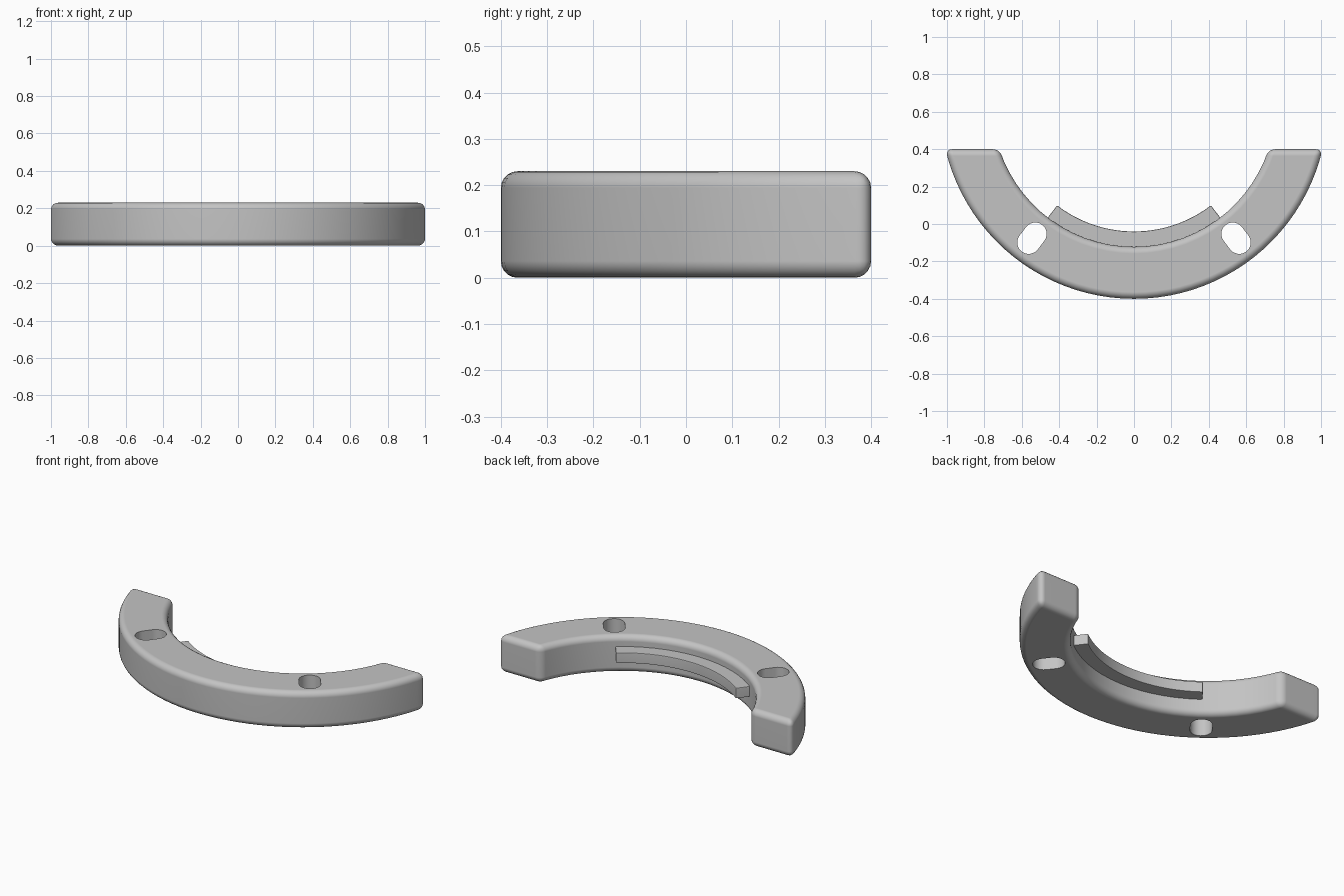
import bpy
import bmesh
from math import sin, cos, acos, radians, pi

cube = bpy.data.objects.get("Cube")
if cube:
    bpy.data.objects.remove(cube)

CY = 0.635             # shared centre of all arcs
R_OUT, R_IN, R_RIDGE = 1.035, 0.757, 0.675
END_Y, HEIGHT = 0.4, 0.23
SIDE = radians(37.5)   # angle of the slots and of the ridge ends

grey = bpy.data.materials.new("plain grey")
grey.use_nodes = True
grey.diffuse_color = (0.55, 0.55, 0.55, 1)
grey.node_tree.nodes["Principled BSDF"].inputs["Base Color"].default_value = (0.55, 0.55, 0.55, 1)


def arc(radius, half, steps):
    """Points from -half to +half, measured from straight forward."""
    angles = [half * (2 * i / steps - 1) for i in range(steps + 1)]
    return [(radius * sin(a), CY - radius * cos(a)) for a in angles]


def prism(name, outline, z0, z1):
    bm = bmesh.new()
    base = bm.faces.new([bm.verts.new((x, y, z0)) for x, y in outline])
    top = bmesh.ops.extrude_face_region(bm, geom=[base])["geom"]
    for v in top:
        if isinstance(v, bmesh.types.BMVert):
            v.co.z = z1
    bmesh.ops.recalc_face_normals(bm, faces=bm.faces)
    mesh = bpy.data.meshes.new(name)
    bm.to_mesh(mesh)
    bm.free()
    mesh.materials.append(grey)
    obj = bpy.data.objects.new(name, mesh)
    bpy.context.collection.objects.link(obj)
    return obj


def activate(obj):
    bpy.ops.object.select_all(action="DESELECT")
    obj.select_set(True)
    bpy.context.view_layer.objects.active = obj


def bevel(obj, width, segments):
    activate(obj)
    mod = obj.modifiers.new("rounding", "BEVEL")
    mod.width, mod.segments = width, segments
    mod.limit_method, mod.angle_limit = "ANGLE", radians(40)
    mod.use_clamp_overlap = False
    bpy.ops.object.modifier_apply(modifier=mod.name)


def slot_outline(side, r=0.061, stretch=0.029, steps=12):
    """Round-ended slot, stretched along the radius of the arc."""
    ux, uy = side * sin(SIDE), -cos(SIDE)
    mid = (R_OUT + R_IN) / 2
    points = []
    for end in (1, -1):
        for i in range(steps + 1):
            a = pi * (i / steps - 0.5)
            along = mid + end * (stretch + r * cos(a))
            across = end * r * sin(a)
            points.append((ux * along - uy * across, CY + uy * along + ux * across))
    return points


# Curved body with flat ends and rounded edges
drop = CY - END_Y
outer = arc(R_OUT, acos(drop / R_OUT), 44)
inner = arc(R_IN, acos(drop / R_IN), 28)
body = prism("curved_body", outer + inner[::-1], 0, HEIGHT)
bevel(body, 0.036, 5)

# Slots through the body
for side in (-1, 1):
    cutter = prism("slot_cutter", slot_outline(side), -0.1, HEIGHT + 0.1)
    cutter.hide_render = True
    activate(body)
    cut = body.modifiers.new("slot", "BOOLEAN")
    cut.operation, cut.solver, cut.object = "DIFFERENCE", "EXACT", cutter
    bpy.ops.object.modifier_apply(modifier=cut.name)
    bpy.data.objects.remove(cutter)

# Thin ridge along the inner wall
ridge_path = arc(R_RIDGE, SIDE, 28) + arc(R_IN + 0.02, SIDE, 28)[::-1]
ridge = prism("inner_ridge", ridge_path, 0.098, 0.164)
bevel(ridge, 0.006, 2)

for obj in (body, ridge):
    activate(obj)
    bpy.ops.object.shade_smooth_by_angle(angle=radians(35))
    normals = obj.modifiers.new("even shading", "WEIGHTED_NORMAL")
    normals.keep_sharp = True
